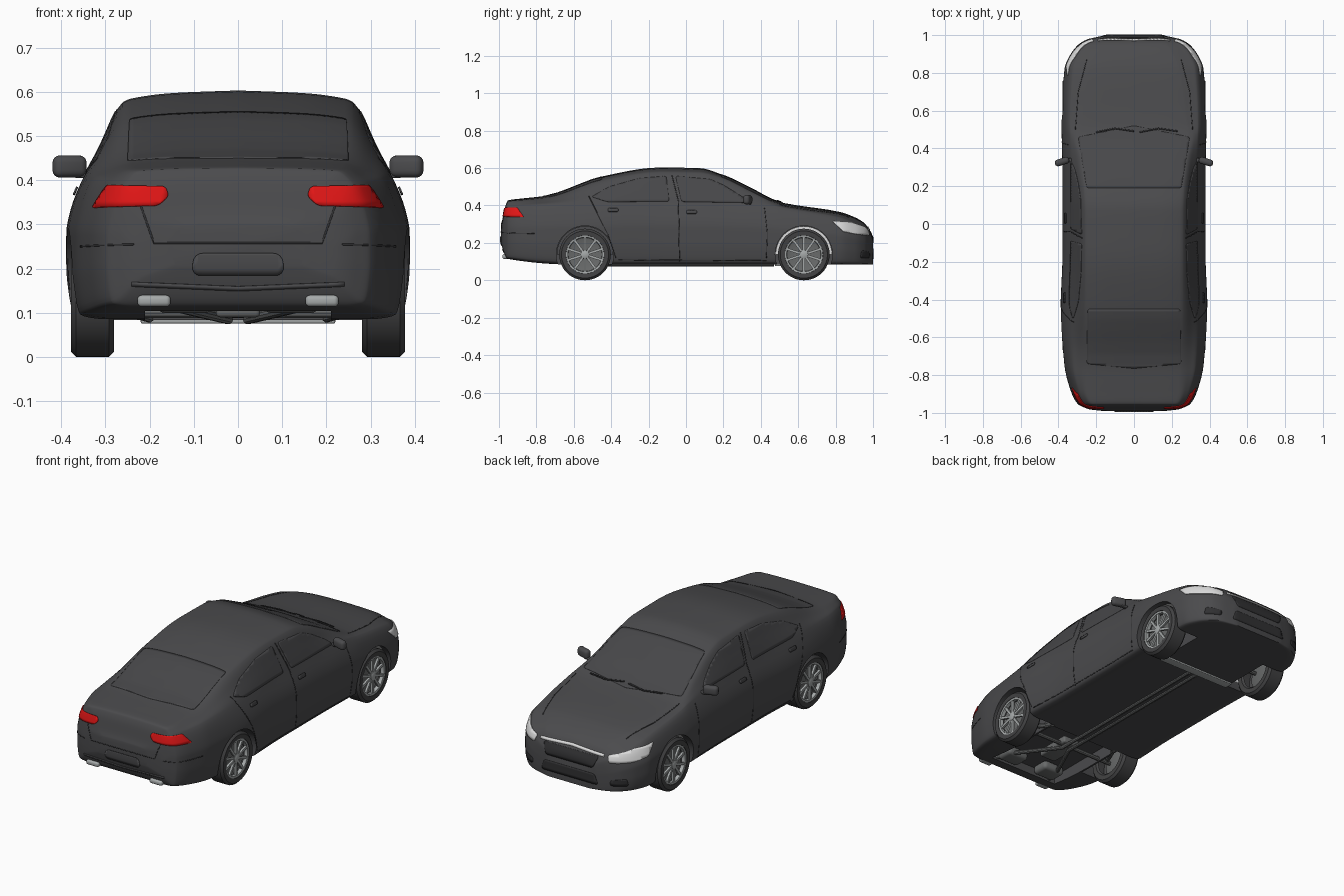
import bpy, bmesh, math
from mathutils import Vector, Matrix
from mathutils.bvhtree import BVHTree

if "Cube" in bpy.data.objects:
    bpy.data.objects.remove(bpy.data.objects["Cube"])


def material(name, r, g, b):
    m = bpy.data.materials.new(name)
    m.diffuse_color = (r, g, b, 1)
    m.use_nodes = True
    m.node_tree.nodes["Principled BSDF"].inputs["Base Color"].default_value = m.diffuse_color
    return m


PAINT = material("dark grey paint", .07, .07, .074)
GLASS = material("dark glass", .063, .063, .067)
RUBBER = material("tyre rubber", .055, .055, .057)
BLACK = material("black trim", .03, .03, .032)
RED = material("red lamp", .75, .008, .008)
WHITE = material("clear lamp", .72, .72, .72)
ALLOY = material("alloy", .38, .4, .4)
STEEL = material("underbody steel", .14, .145, .145)


def make(name, bm, mat, mirror=False, thick=0, angle=35):
    me = bpy.data.meshes.new(name)
    bm.to_mesh(me)
    bm.free()
    me.materials.append(mat)
    me.shade_smooth()
    me.set_sharp_from_angle(angle=math.radians(angle))
    ob = bpy.data.objects.new(name, me)
    bpy.context.collection.objects.link(ob)
    if thick:
        s = ob.modifiers.new("thickness", 'SOLIDIFY')
        s.thickness, s.offset = thick, -1
    if mirror:
        ob.modifiers.new("mirror", 'MIRROR')
    return ob


def pchip(ts, vs, t):
    """Smooth interpolation without overshoot."""
    n = len(ts)
    i = max([k for k in range(n - 1) if ts[k] <= t] or [0])
    s = [(vs[k + 1] - vs[k]) / (ts[k + 1] - ts[k]) for k in range(n - 1)]

    def m(k):
        if k in (0, n - 1):
            return s[min(k, n - 2)]
        a, b = s[k - 1], s[k]
        return 0 if a * b <= 0 else 2 * a * b / (a + b)
    h = ts[i + 1] - ts[i]
    x = (t - ts[i]) / h
    return ((1 + 2 * x) * (1 - x) ** 2 * vs[i] + x * (1 - x) ** 2 * h * m(i)
            + x * x * (3 - 2 * x) * vs[i + 1] + x * x * (x - 1) * h * m(i + 1))


def fine(ts, n):
    return [a + (b - a) * k / n for a, b in zip(ts, ts[1:]) for k in range(n)] + [ts[-1]]


# Body stations: y, half width, top, shoulder z, roof edge x/z
ROWS = [(-.99, .15, .30, .28, .12, .295),
        (-.982, .23, .325, .31, .16, .32),
        (-.965, .275, .40, .375, .20, .395),
        (-.95, .30, .428, .385, .23, .42),
        (-.88, .335, .437, .395, .255, .425),
        (-.75, .368, .452, .405, .262, .437),
        (-.44, .388, .557, .415, .262, .533),
        (-.14, .378, .603, .418, .262, .575),
        (.07, .378, .600, .416, .263, .572),
        (.20, .378, .562, .412, .268, .542),
        (.34, .38, .497, .407, .285, .476),
        (.475, .383, .428, .395, .31, .412),
        (.53, .384, .412, .385, .30, .398),
        (.82, .368, .366, .335, .255, .355),
        (.90, .335, .338, .305, .22, .328),
        (.955, .285, .305, .28, .185, .297),
        (.98, .235, .27, .25, .15, .265),
        (1.0, .15, .23, .215, .10, .226)]


def section(y, W, T, sz, rx, rz):
    # the floor rises towards the tail, the shoulder follows the width
    B = .084 + .03 * max(0, (-y - .6) / .35) ** 2 + .085 * max(0, (-y - .95) / .04) ** 2
    sx, h, c = .89 * W, sz - B, T - rz
    p = [(0, B), (.8 * W, B), (.95 * W, B + .03 * h), (.985 * W, B + .17 * h),
         (W, B + .37 * h), (W * .999, B + .59 * h), (.982 * W, B + .72 * h), (sx, sz),
         ((sx + rx) / 2 + .004, (sz + rz) / 2), (rx, rz),
         (.92 * rx, rz + .35 * c), (.55 * rx, rz + .8 * c), (0, T)]
    ts = [0]
    for a, b in zip(p, p[1:]):
        ts.append(ts[-1] + math.dist(a, b))
    half = [(pchip(ts, [q[0] for q in p], t), pchip(ts, [q[1] for q in p], t)) for t in fine(ts, 4)]
    return half + [(-x, z) for x, z in half[-2:0:-1]]


# Body shell, lofted along y
bm = bmesh.new()
cols = list(zip(*ROWS))
rings = []
for y in fine(cols[0], 5):
    vals = [pchip(cols[0], c, y) for c in cols[1:]]
    rings.append([bm.verts.new((x, y, z)) for x, z in section(y, *vals)])
for a, b in zip(rings, rings[1:]):
    for i in range(len(a)):
        j = (i + 1) % len(a)
        bm.faces.new((a[i], a[j], b[j], b[i]))
bm.faces.new(rings[0])
bm.faces.new(rings[-1])
bmesh.ops.recalc_face_normals(bm, faces=bm.faces[:])
SKIN = BVHTree.FromBMesh(bm)
body = make("body", bm, PAINT)

# Wheel arches and rear underbody recess cut out of the body
AXLES = {"front_of_car": .63, "rear_of_car": -.54}
bm = bmesh.new()
for y in AXLES.values():
    for s in (-1, 1):
        mtx = Matrix.Translation((s * .37, y, .138)) @ Matrix.Rotation(math.pi / 2, 4, 'Y')
        bmesh.ops.create_cone(bm, cap_ends=True, segments=64, radius1=.153, radius2=.153, depth=.3, matrix=mtx)
bmesh.ops.create_cube(bm, size=1, matrix=Matrix.Translation((0, -.65, .05)) @ Matrix.Diagonal((.42, .48, .2, 1)))
cutter = make("arch_cutter", bm, PAINT)
cutter.hide_render = True
mod = body.modifiers.new("arches", 'BOOLEAN')
mod.object, mod.solver = cutter, 'EXACT'
deps = bpy.context.evaluated_depsgraph_get()
cut = bpy.data.meshes.new_from_object(body.evaluated_get(deps))
body.modifiers.clear()
body.data = cut
cut.shade_smooth()
cut.set_sharp_from_angle(angle=math.radians(35))
bpy.data.objects.remove(cutter)


def plate(name, pts, d, mat, off=.003, width=0, mirror=False, rnd=.012):
    """Thin panel (or strip, if width is set) laid onto the body along direction d."""
    d = Vector(d).normalized()
    v = Vector((0, 1, 0)) if d.z > .5 else Vector((0, 0, 1))
    u = v.cross(d)
    bm = bmesh.new()
    if width:
        ps = [Vector(p) for p in pts]
        ps = [a.lerp(b, k / 10) for a, b in zip(ps, ps[1:]) for k in range(10)] + [ps[-1]]
        pairs = []
        for i, p in enumerate(ps):
            t = (ps[min(i + 1, len(ps) - 1)] - ps[max(i - 1, 0)]).normalized() * width / 2
            pairs.append([bm.verts.new(u * (p.x - k * t.y) + v * (p.y + k * t.x)) for k in (1, -1)])
        for a, b in zip(pairs, pairs[1:]):
            bm.faces.new((a[0], a[1], b[1], b[0]))
    else:
        bm.faces.new([bm.verts.new(u * a + v * b) for a, b in pts])
        bmesh.ops.bevel(bm, geom=bm.verts[:], affect='VERTICES', offset=rnd, segments=4,
                        profile=.5, clamp_overlap=True)
        for ax, c in ((u, 0), (v, 1)):
            lo, hi = min(p[c] for p in pts), max(p[c] for p in pts)
            for k in range(1, int((hi - lo) / .015) + 1):
                bmesh.ops.bisect_plane(bm, geom=bm.verts[:] + bm.edges[:] + bm.faces[:],
                                       plane_co=ax * (lo + k * .015), plane_no=ax)
    for w in bm.verts:
        p, n = SKIN.ray_cast(w.co + d * 2, -d)[:2]
        if p is None:
            p, n = SKIN.find_nearest(w.co + d)[:2]
        w.co = p + n * (off if n.dot(d) > 0 else -off)
    bm.normal_update()
    for f in bm.faces:
        if f.normal.dot(d) < 0:
            f.normal_flip()
    return make(name, bm, mat, mirror, .004)


SIDE, UP, NOSE, TAIL = (1, 0, 0), (0, 0, 1), (0, 1, 0), (0, -1, 0)

# Glass
plate("front_side_window", [(-.024, .42), (.335, .414), (.30, .447), (.206, .506), (.13, .54), (-.056, .557)],
      SIDE, GLASS, .002, mirror=True)
plate("rear_side_window", [(-.42, .419), (-.09, .421), (-.105, .557), (-.25, .545), (-.41, .50), (-.505, .446)],
      SIDE, GLASS, .002, mirror=True)
plate("windscreen", [(-.25, .19), (.25, .19), (.295, .46), (0, .52), (-.295, .46)], UP, GLASS, .002)
plate("rear_window", [(-.25, -.74), (0, -.765), (.25, -.74), (.245, -.45), (-.245, -.45)], UP, GLASS, .002)

# Lamps
plate("tail_lamp", [(-.459, .364), (-.442, .342), (-.256, .337), (-.305, .388), (-.45, .386)],
      (.6, -.8, 0), RED, .004, mirror=True, rnd=.008)
plate("headlamp", [(.305, .315), (.34, .26), (.42, .245), (.535, .24), (.535, .275), (.41, .306)],
      (1, 1, 0), WHITE, .004, mirror=True, rnd=.008)

# Nose trim
plate("grille_bar", [(-.19, .27), (0, .28), (.19, .27)], NOSE, WHITE, .004, width=.013)
plate("grille", [(-.14, .2), (.14, .2), (.165, .262), (-.165, .262)], NOSE, BLACK, .002)
plate("lower_intake", [(-.17, .115), (.17, .115), (.15, .17), (-.15, .17)], NOSE, BLACK, .002)
plate("side_intake", [(.44, .12), (.53, .12), (.53, .15), (.45, .16)], (1, 1, 0), BLACK, .002, mirror=True)

# Rear number plate recess, boot lid and bumper seams
plate("plate_recess", [(-.105, .185), (.105, .185), (.10, .235), (-.10, .235)], TAIL, PAINT, .004, rnd=.02)
plate("boot_seam", [(-.235, .385), (-.19, .258), (.19, .258), (.235, .385)], TAIL, BLACK, .001, width=.004)
plate("rear_bumper_seam", [(-.40, .255), (-.20, .25)], (.6, -.8, 0), BLACK, .001, width=.004, mirror=True)
plate("rear_bumper_crease", [(-.24, .165), (0, .155), (.24, .165)], TAIL, PAINT, .003, width=.01)

# Door and bonnet seams, handles, wipers
plate("centre_door_seam", [(-.075, .56), (-.04, .42), (-.035, .1)], SIDE, BLACK, .001, width=.005, mirror=True)
plate("front_door_seam", [(.42, .385), (.435, .25), (.43, .12)], SIDE, BLACK, .001, width=.004, mirror=True)
plate("rear_door_seam", [(-.52, .45), (-.42, .25), (-.375, .12)], SIDE, BLACK, .001, width=.004, mirror=True)
plate("sill_seam", [(-.36, .11), (.43, .105)], SIDE, BLACK, .001, width=.004, mirror=True)
plate("bonnet_seam", [(.31, .5), (.295, .7), (.25, .87)], UP, BLACK, .001, width=.004, mirror=True)
for y, z in ((-.39, .374), (.03, .363)):
    plate("door_handle", [(y + a * .028, z + b * .009) for a, b in ((-1, -1), (1, -1), (1, 1), (-1, 1))],
          SIDE, PAINT, .007, mirror=True, rnd=.007)
for x in (-.2, .03):
    plate("wiper", [(x, .485), (x + .1, .505), (x + .2, .49)], UP, BLACK, .006, width=.007)


def box(name, loc, size, mat, bevel=.004, rot=0, mirror=False):
    bm = bmesh.new()
    bmesh.ops.create_cube(bm, size=1, matrix=Matrix.Diagonal((*size, 1)))
    bmesh.ops.bevel(bm, geom=bm.edges[:], offset=bevel, segments=4, profile=.5, affect='EDGES', clamp_overlap=True)
    bm.transform(Matrix.Translation(loc) @ Matrix.Rotation(rot, 4, 'Z'))
    return make(name, bm, mat, mirror)


# Door mirrors
box("door_mirror", (.381, .33, .431), (.078, .036, .05), PAINT, .016, -.3, True)
box("mirror_stalk", (.345, .338, .412), (.05, .022, .014), PAINT, .005, 0, True)


def lathe(bm, profile, angle=2 * math.pi, steps=48):
    vs = [bm.verts.new((a, r, 0)) for a, r in profile]
    es = [bm.edges.new(p) for p in zip(vs, vs[1:])]
    bmesh.ops.spin(bm, geom=vs + es, cent=(0, 0, 0), axis=(1, 0, 0), angle=angle, steps=steps)
    bmesh.ops.remove_doubles(bm, verts=bm.verts[:], dist=1e-5)
    bmesh.ops.recalc_face_normals(bm, faces=bm.faces[:])


# Wheels
for end, y in AXLES.items():
    tyre, rim, dish, liner = (bmesh.new() for _ in range(4))
    lathe(tyre, [(.29, .09), (.28, .1), (.28, .126), (.292, .138), (.366, .138),
                 (.378, .126), (.376, .102), (.35, .094)])
    lathe(rim, [(.355, .09), (.372, .092), (.374, .102), (.366, .103)])
    lathe(rim, [(.355, .024), (.372, .022), (.376, .012), (.376, 0)])
    for k in range(10):
        bmesh.ops.create_cube(rim, size=1, matrix=Matrix.Rotation(k * math.pi / 5, 4, 'X')
                              @ Matrix.Translation((.364, 0, .056)) @ Matrix.Diagonal((.012, .013, .078, 1)))
    lathe(dish, [(.345, .096), (.335, .06), (.335, 0)])
    lathe(liner, [(.262, .10), (.262, .151), (.34, .151)], math.pi, 32)
    for name, b, m in (("tyre", tyre, RUBBER), ("rim", rim, ALLOY), ("brake_disc", dish, STEEL),
                       ("arch_liner", liner, WHITE if y > 0 else PAINT)):
        make(f"{name}_{end}", b, m, True).location = (0, y, .138)


def tube(name, pts, r, mat, mirror=False):
    cu = bpy.data.curves.new(name, 'CURVE')
    cu.dimensions, cu.bevel_depth, cu.bevel_resolution, cu.use_fill_caps = '3D', r, 3, True
    sp = cu.splines.new('POLY')
    sp.points.add(len(pts) - 1)
    for p, c in zip(sp.points, pts):
        p.co = (*c, 1)
    tmp = bpy.data.objects.new(name, cu)
    bpy.context.collection.objects.link(tmp)
    deps = bpy.context.evaluated_depsgraph_get()
    bm = bmesh.new()
    bm.from_mesh(bpy.data.meshes.new_from_object(tmp.evaluated_get(deps)))
    bpy.data.objects.remove(tmp)
    make(name, bm, mat, mirror)


# Underbody: exhaust, axles and subframe
tube("exhaust_pipe", [(.022, .47, .085), (.022, -.55, .085), (.15, -.8, .115), (.19, -.95, .127)], .011, STEEL, True)
box("exhaust_tip", (.19, -.952, .127), (.075, .06, .026), ALLOY, .01, 0, True)
box("silencer", (.12, -.83, .125), (.13, .1, .05), STEEL, .02, 0, True)
tube("rear_axle_beam", [(-.29, -.54, .1), (.29, -.54, .1)], .012, STEEL)
tube("trailing_arm", [(.2, -.40, .09), (.27, -.54, .11)], .012, STEEL, True)
tube("front_axle", [(-.29, .63, .12), (.29, .63, .12)], .012, STEEL)
box("front_subframe", (0, .5, .083), (.44, .05, .014), ALLOY)
box("rear_subframe", (0, -.6, .11), (.1, .2, .04), STEEL, .01)
